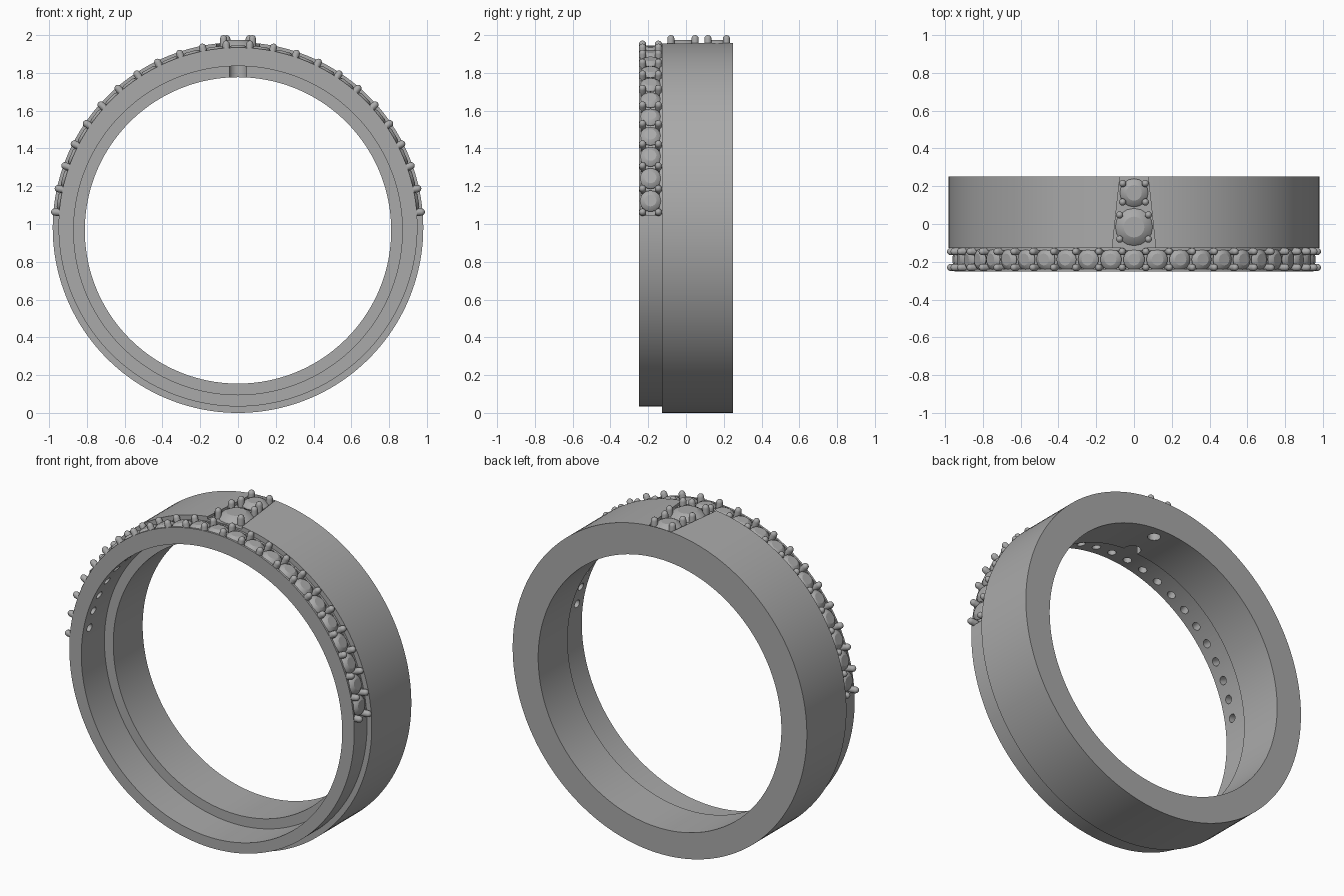
import bpy, bmesh, math
from mathutils import Matrix, Vector

cube = bpy.data.objects.get("Cube")
if cube:
    bpy.data.objects.remove(cube)

CZ = 0.98            # height of the outer circle's centre
ROW_Y = -0.188       # middle of the small stone row
STEP = math.radians(7.4)

metal = bpy.data.materials.new("grey metal")
metal.use_nodes = True
GREY = (0.4, 0.4, 0.4, 1)
metal.diffuse_color = GREY
metal.node_tree.nodes["Principled BSDF"].inputs["Base Color"].default_value = GREY


def make(name, bm):
    bmesh.ops.recalc_face_normals(bm, faces=bm.faces)
    mesh = bpy.data.meshes.new(name)
    bm.to_mesh(mesh)
    bm.free()
    mesh.materials.append(metal)
    ob = bpy.data.objects.new(name, mesh)
    bpy.context.collection.objects.link(ob)
    return ob


def lathe(bm, profile, mat, seg):
    """Solid of revolution about local z from (radius, height) points."""
    rings = []
    for r, h in profile:
        rings.append([bm.verts.new(mat @ Vector((r * math.cos(a), r * math.sin(a), h)))
                      for a in (math.tau * i / seg for i in range(seg))])
    for lo, hi in zip(rings, rings[1:]):
        for i in range(seg):
            j = (i + 1) % seg
            bm.faces.new((lo[i], lo[j], hi[j], hi[i]))
    bm.faces.new(rings[0][::-1])
    bm.faces.new(rings[-1])


def sweep(bm, section, angles, closed):
    """Sweep a (radius, y, centre z) section around the ring axis."""
    rows = [[bm.verts.new((r * math.sin(a), y, c + r * math.cos(a))) for r, y, c in section]
            for a in angles]
    n = len(section)
    for k in range(len(rows) if closed else len(rows) - 1):
        p, q = rows[k], rows[(k + 1) % len(rows)]
        for i in range(n):
            j = (i + 1) % n
            bm.faces.new((p[i], p[j], q[j], q[i]))
    if not closed:
        bm.faces.new(rows[0])
        bm.faces.new(rows[-1][::-1])


def radial(angle, y):
    """Local z points outward from the ring axis."""
    return Matrix.Translation((0, y, CZ)) @ Matrix.Rotation(angle, 4, 'Y')


def stone(bm, mat, r, top):
    lathe(bm, [(r * 0.1, top - r * 1.0), (r * 0.95, top - r * 0.42), (r, top - r * 0.36),
               (r * 0.97, top - r * 0.28), (r * 0.8, top - r * 0.12), (r * 0.55, top)], mat, 16)


def prong(bm, mat, r, low, top):
    lathe(bm, [(r, low), (r, top - r), (r * 0.87, top - r * 0.5),
               (r * 0.5, top - r * 0.13), (r * 0.1, top)], mat, 12)


# Stepped band with a slightly raised thickness at the top
IN = 0.966
bm = bmesh.new()
sweep(bm, [(0.95, -0.25, CZ + 0.004), (0.95, -0.127, CZ + 0.004), (0.981, -0.127, CZ + 0.001),
           (0.981, 0.25, CZ + 0.001), (0.811, 0.25, IN), (0.811, -0.03, IN),
           (0.87, -0.03, IN), (0.87, -0.25, IN)],
      [math.tau * i / 160 for i in range(160)], True)
band = make("band", bm)

# Cutters: stone channel, tapered flat on top, holes behind the stones
row_angles = [k * STEP for k in range(-11, 12)]
bm = bmesh.new()
sweep(bm, [(0.925, -0.238, CZ), (0.925, -0.139, CZ), (0.965, -0.139, CZ), (0.965, -0.238, CZ)],
      [math.radians(a) for a in range(-86, 87, 2)], False)
channel = make("channel_cutter", bm)

bm = bmesh.new()
lo, hi = [[bm.verts.new((x, y, z)) for x, y in
           ((-0.115, -0.128), (0.115, -0.128), (0.075, 0.249), (-0.075, 0.249))]
          for z in (1.94, 2.1)]
bm.faces.new(lo[::-1])
bm.faces.new(hi)
for i in range(4):
    j = (i + 1) % 4
    bm.faces.new((lo[i], lo[j], hi[j], hi[i]))
flat = make("flat_cutter", bm)

bm = bmesh.new()
for a in row_angles:
    lathe(bm, [(0.024, 0.8), (0.024, 1.1)], radial(a, ROW_Y), 16)
for y, r in ((-0.016, 0.048), (0.17, 0.036)):
    lathe(bm, [(r, 0.7), (r, 1.1)], radial(0, y), 24)
holes = make("hole_cutter", bm)

cutters = [channel, flat, holes]
for c in cutters:
    mod = band.modifiers.new(c.name, 'BOOLEAN')
    mod.operation = 'DIFFERENCE'
    mod.solver = 'EXACT'
    mod.object = c
    c.hide_render = True
deps = bpy.context.evaluated_depsgraph_get()
cut_mesh = bpy.data.meshes.new_from_object(band.evaluated_get(deps))
band.modifiers.clear()
band.data = cut_mesh
for c in cutters:
    bpy.data.objects.remove(c)

# Row of small stones with paired prongs between them
bm = bmesh.new()
for a in row_angles:
    stone(bm, radial(a, ROW_Y), 0.057, 0.966)
row_stones = make("row_stones", bm)

bm = bmesh.new()
for k in range(-12, 12):
    for side in (-1, 1):
        prong(bm, radial((k + 0.5) * STEP, ROW_Y + side * 0.042), 0.019, 0.9, 0.993)
row_prongs = make("row_prongs", bm)

# Two larger stones on the flat, each held by four prongs
stones, prongs = bmesh.new(), bmesh.new()
for y, r, px, py in ((-0.016, 0.1, 0.076, 0.064), (0.165, 0.075, 0.06, 0.049)):
    stone(stones, Matrix.Translation((0, y, 0)), r, 1.973)
    for sx in (-1, 1):
        for sy in (-1, 1):
            prong(prongs, Matrix.Translation((sx * px, y + sy * py, 0)), 0.019, 1.92, 2.0)
top_stones = make("top_stones", stones)
top_prongs = make("top_prongs", prongs)

# Smooth curved metal, keep stone facets crisp
for ob, angle in ((band, 30), (row_prongs, 50), (top_prongs, 50), (row_stones, 24), (top_stones, 24)):
    bpy.ops.object.select_all(action='DESELECT')
    ob.select_set(True)
    bpy.context.view_layer.objects.active = ob
    bpy.ops.object.shade_smooth_by_angle(angle=math.radians(angle))
